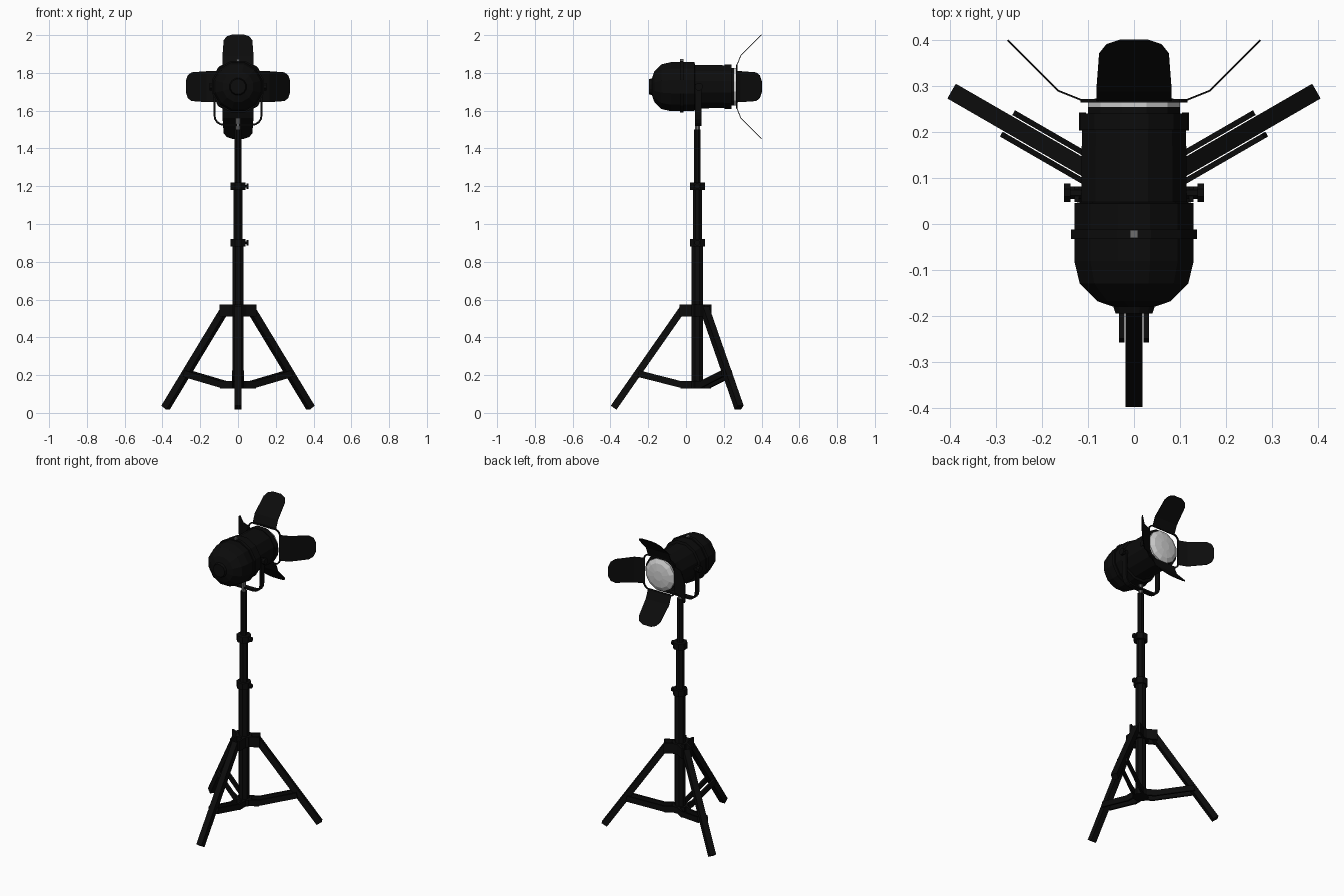
import bpy, bmesh, math
from mathutils import Vector, Matrix

if "Cube" in bpy.data.objects:
    bpy.data.objects.remove(bpy.data.objects["Cube"])

PY, CZ = 0.06, 1.727      # stand axis (y) and lamp axis (z)

def material(name, c):
    m = bpy.data.materials.new(name)
    m.diffuse_color = (*c, 1)
    m.use_nodes = True
    m.node_tree.nodes["Principled BSDF"].inputs["Base Color"].default_value = m.diffuse_color
    return m

BLACK = material("black paint", (0.0035, 0.0035, 0.0035))
METAL = material("grey metal", (0.15, 0.15, 0.15))
LENS = material("white lens", (0.62, 0.62, 0.62))

def finish(name, bm, mat):
    bmesh.ops.recalc_face_normals(bm, faces=bm.faces)
    me = bpy.data.meshes.new(name)
    bm.to_mesh(me)
    bm.free()
    me.materials.append(mat)
    ob = bpy.data.objects.new(name, me)
    bpy.context.collection.objects.link(ob)
    return ob

def lathe(name, profile, origin, axis, mat, n=12):
    """Closed solid from (radius, height) points around an axis; n flat sides."""
    bm = bmesh.new()
    rot = Vector((0, 0, 1)).rotation_difference(Vector(axis)).to_matrix()
    rings = []
    for r, h in profile:
        k = r / math.cos(math.pi / n)
        rings.append([bm.verts.new(Vector(origin) + rot @ Vector((
            k * math.cos(math.tau * (i + .5) / n), k * math.sin(math.tau * (i + .5) / n), h)))
            for i in range(n)])
    for a, b in zip(rings, rings[1:]):
        for i in range(n):
            j = (i + 1) % n
            bm.faces.new((a[i], a[j], b[j], b[i]))
    bm.faces.new(rings[0])
    bm.faces.new(rings[-1])
    return finish(name, bm, mat)

def rod(name, a, b, r, mat, n=8):
    a, b = Vector(a), Vector(b)
    return lathe(name, [(r, 0), (r, (b - a).length)], a, (b - a).normalized(), mat, n)

def box(name, size, centre, mat, rot=Matrix()):
    bm = bmesh.new()
    bmesh.ops.create_cube(bm, size=1, matrix=Matrix.Translation(centre) @ rot @ Matrix.Diagonal((*size, 1)))
    return finish(name, bm, mat)

def strip(name, path, width, thick, mat, closed=False):
    """Flat bar following an (x, z) path, width along y."""
    bm = bmesh.new()
    pts = [Vector(p) for p in path]
    rings = []
    for i, p in enumerate(pts):
        q0 = pts[i - 1] if i or closed else p
        q1 = pts[(i + 1) % len(pts)] if closed or i < len(pts) - 1 else p
        t = (q1 - q0).normalized()
        nrm = Vector((-t.y, t.x)) * thick / 2
        rings.append([bm.verts.new((p.x + s * nrm.x, y, p.y + s * nrm.y))
                      for s, y in ((1, -width / 2), (1, width / 2), (-1, width / 2), (-1, -width / 2))])
    for a, b in zip(rings, rings[1:] + rings[:1] if closed else rings[1:]):
        for i in range(4):
            j = (i + 1) % 4
            bm.faces.new((a[i], a[j], b[j], b[i]))
    if not closed:
        bm.faces.new(rings[0])
        bm.faces.new(rings[-1])
    return finish(name, bm, mat)

# lamp housing, along +y
lathe("lamp_housing", [(.04, -.195), (.045, -.18), (.08, -.168), (.118, -.13), (.13, -.08), (.13, .045),
                       (.115, .048), (.113, .235), (.1, .24), (.1, .255)], (0, 0, CZ), (0, 1, 0), BLACK)
lathe("housing_band", [(.137, -.033), (.137, -.012)], (0, 0, CZ), (0, 1, 0), BLACK)
lathe("front_band", [(.117, .205), (.117, .24)], (0, 0, CZ), (0, 1, 0), BLACK)
box("band_bolt", (.017, .017, .012), (0, -.022, CZ + .14), METAL)
lathe("lens", [(.1, .255), (.1, .265), (.075, .278), (.03, .284)], (0, 0, CZ), (0, 1, 0), LENS)

# wire frame carrying the barn doors
path = []
for k in range(4):
    for s in range(6):
        a = math.pi / 2 * (k + s / 5)
        c = math.pi / 4 + k * math.pi / 2
        path.append((.1 * math.cos(c) + .042 * math.cos(a), .1 * math.sin(c) + .042 * math.sin(a)))
frame = strip("door_frame", path, .008, .008, BLACK, True)
frame.location = (0, .268, CZ)

# four barn doors: (half width, radius, y) rows
ROWS = [(.08, .105, .268), (.082, .115, .27), (.082, .165, .29), (.076, .245, .37), (.06, .265, .39), (.03, .275, .4)]
for k, nm in enumerate(("top", "right", "bottom", "left")):
    bm = bmesh.new()
    prev = None
    rot = Matrix.Rotation(k * math.pi / 2, 3, 'Y')
    for w, r, y in ROWS:
        row = [bm.verts.new(rot @ Vector((s * w, y, r)) + Vector((0, 0, CZ))) for s in (-1, 1)]
        if prev:
            bm.faces.new((prev[0], prev[1], row[1], row[0]))
        prev = row
    door = finish(nm + "_barn_door", bm, BLACK)
    sol = door.modifiers.new("thickness", 'SOLIDIFY')
    sol.thickness, sol.offset = .004, 0

# yoke and its knobs
yoke = [(-.125, 1.74), (-.125, 1.58)]
yoke += [(-.075 - .05 * math.cos(a), 1.575 - .05 * math.sin(a)) for a in (.4, .8, 1.2, 1.57)]
yoke += [(-x, z) for x, z in reversed(yoke)]
strip("yoke", yoke, .034, .01, BLACK).location = (0, .065, 0)
for s in (-1, 1):
    rod("yoke_pivot", (s * .1, .068, CZ), (s * .14, .068, CZ), .014, BLACK)
    rod("yoke_knob", (s * .138, .068, CZ), (s * .152, .068, CZ), .02, BLACK)
    box("side_clip", (.016, .04, .03), (s * .112, .223, CZ), BLACK)

# telescopic pole
rod("stud", (0, PY, 1.48), (0, PY, 1.56), .013, METAL)
for nm, z0, z1, r in (("upper", 1.2, 1.5, .018), ("middle", .9, 1.2, .024), ("lower", .13, .9, .03)):
    rod(nm + "_pole", (0, PY, z0), (0, PY, z1), r, BLACK)
for z in (.9, 1.2):
    rod("pole_collar", (0, PY, z - .02), (0, PY, z + .02), .04, BLACK)
    rod("collar_screw", (.03, PY, z), (.046, PY, z), .007, BLACK)
    rod("collar_knob", (.044, PY, z), (.055, PY, z), .014, BLACK)

# tripod
rod("upper_hub", (0, PY, .51), (0, PY, .575), .045, BLACK)
rod("lower_hub", (0, PY, .13), (0, PY, .17), .045, BLACK)
for deg in (30, 150, 270):
    a = math.radians(deg)
    d = Vector((math.cos(a), math.sin(a), 0))
    side = Vector((-d.y, d.x, 0))
    turn = Matrix.Rotation(a, 4, 'Z')
    at = lambda r, z, s=0: Vector((0, PY, z)) + d * r + side * s
    tilt = turn @ Matrix.Rotation(math.atan2(.53, .37), 4, 'Y')
    box("leg", (.64, .037, .037), at(.26, .29), BLACK, tilt)
    brace = turn @ Matrix.Rotation(-math.atan2(.06, .235), 4, 'Y')
    for s in (-.027, .027):
        box("upper_lug", (.07, .012, .065), at(.06, .5425, s), BLACK, turn)
        box("lower_lug", (.07, .012, .04), at(.055, .15, s), BLACK, turn)
        box("brace", (.245, .012, .035), at(.195, .178, s), BLACK, brace)
